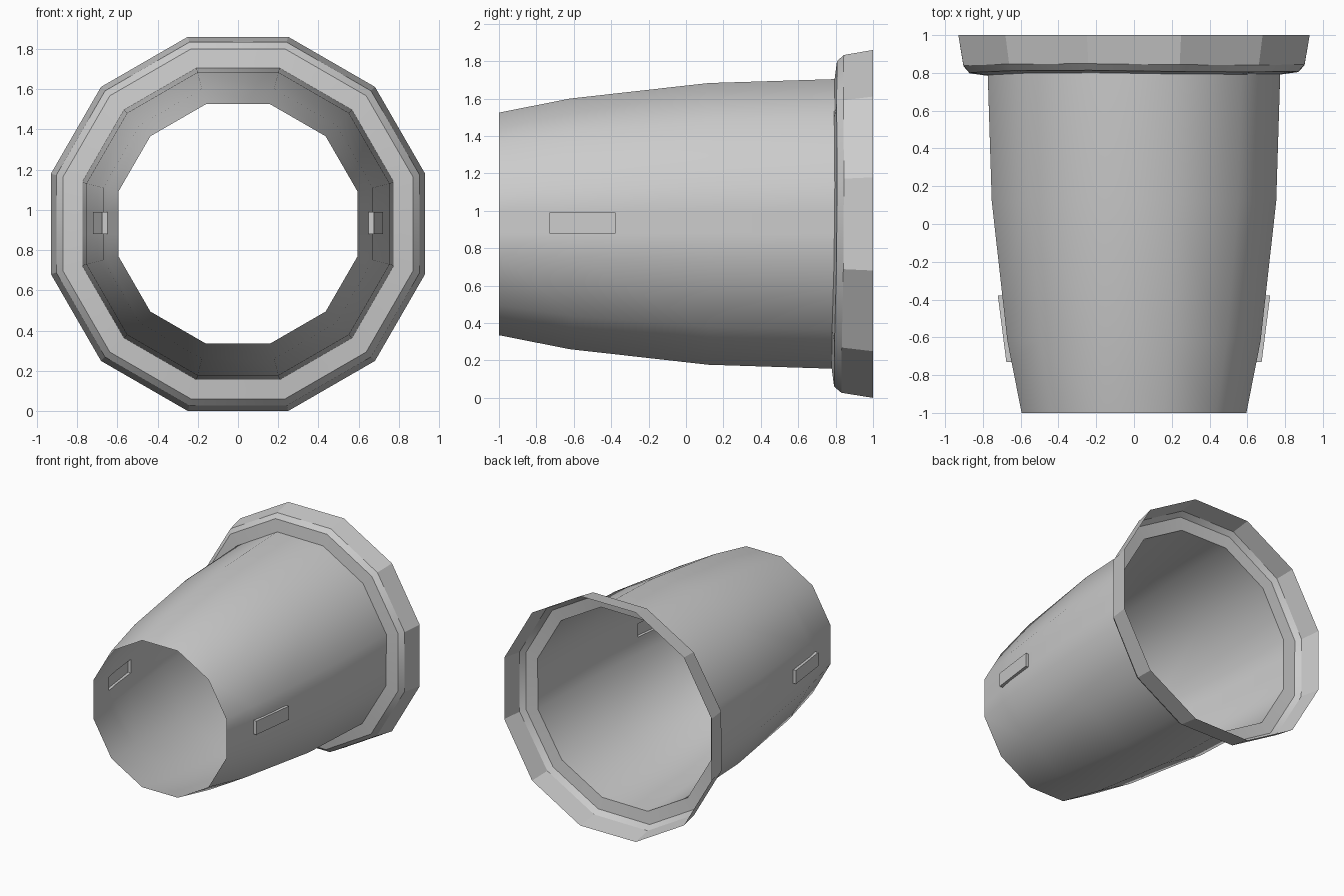
import bpy, bmesh, math
from mathutils import Vector

if "Cube" in bpy.data.objects:
    bpy.data.objects.remove(bpy.data.objects["Cube"])

N, CZ = 12, 0.93
K = 1 / math.cos(math.pi / N)          # apothem -> corner radius
Y0, Y1, Z0, Z1 = -0.73, -0.378, 0.88, 0.99   # side lug extents


def finish(bm, name, angle):
    me = bpy.data.meshes.new(name)
    bm.to_mesh(me)
    bm.free()
    ob = bpy.data.objects.new(name, me)
    bpy.context.collection.objects.link(ob)
    bpy.ops.object.select_all(action='DESELECT')
    ob.select_set(True)
    bpy.context.view_layer.objects.active = ob
    bpy.ops.object.shade_smooth_by_angle(angle=math.radians(angle))
    return ob


def lathe(profile, wobble):
    """12-sided open shell along y from (apothem, y, wobble weight) points."""
    bm = bmesh.new()
    rings = []
    for r, y, w in profile:
        ring = []
        for i in range(N):
            a = 2 * math.pi * (i + 0.5) / N
            dy = w * wobble * (math.sin(a) + 0.6 * math.cos(3 * a))
            ring.append(bm.verts.new((r * K * math.cos(a), y + dy, CZ + r * K * math.sin(a))))
        rings.append(ring)
    for a, b in zip(rings, rings[1:]):
        for i in range(N):
            j = (i + 1) % N
            bm.faces.new((a[i], b[i], b[j], a[j]))
    bmesh.ops.recalc_face_normals(bm, faces=bm.faces)
    if sum(f.normal.dot(f.calc_center_median() - Vector((0, 0, CZ))) for f in bm.faces) < 0:
        bmesh.ops.reverse_faces(bm, faces=bm.faces)
    return bm


# tapered barrel, with a window opened behind each lug
bm = lathe([(0.595, -1, 0), (0.67, -0.62, 0), (0.753, 0.12, 0), (0.774, 0.79, 1)], 0.008)
for axis, values in ((1, (Y0, Y1)), (2, (Z0, Z1))):
    for v in values:
        co, no = Vector(), Vector()
        co[axis], no[axis] = v, 1
        sides = [f for f in bm.faces if abs(f.calc_center_median().z - CZ) < 0.1]
        geom = sides + list({e for f in sides for e in f.edges}) + list({p for f in sides for p in f.verts})
        bmesh.ops.bisect_plane(bm, geom=geom, plane_co=co, plane_no=no)
hole = [f for f in bm.faces
        if Y0 < f.calc_center_median().y < Y1 and Z0 < f.calc_center_median().z < Z1
        and abs(f.calc_center_median().x) > 0.5]
bmesh.ops.delete(bm, geom=hole, context='FACES')
finish(bm, "barrel", 35)

# flared rim
bm = lathe([(0.774, 0.79, 1), (0.87, 0.803, 1), (0.903, 0.84, 0.8), (0.93, 1, 0)], 0.008)
finish(bm, "flared_rim", 25)

# hollow side lugs, open towards the inside
outline = [(0.648, Y0), (0.676, Y0), (0.721, Y1), (0.697, Y1), (0.67, -0.62)]
for s, name in ((1, "lug_right"), (-1, "lug_left")):
    bm = bmesh.new()
    lo, hi = [[bm.verts.new((s * x, y, z)) for x, y in outline] for z in (Z0, Z1)]
    bm.faces.new(lo[::-1] if s > 0 else lo)
    bm.faces.new(hi if s > 0 else hi[::-1])
    for i in range(3):
        q = (lo[i], lo[i + 1], hi[i + 1], hi[i])
        bm.faces.new(q if s > 0 else q[::-1])
    finish(bm, name, 30)
